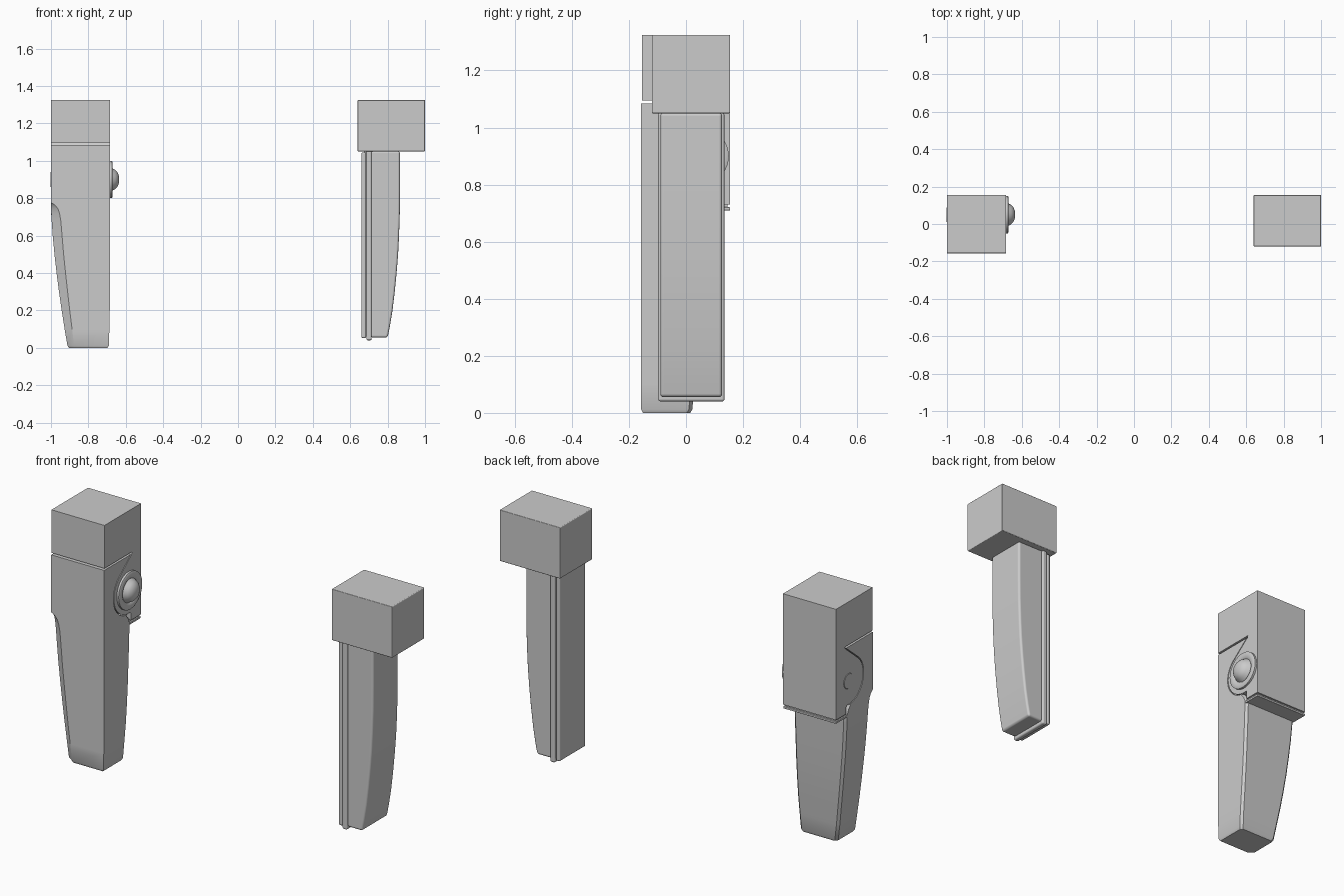
import bpy, bmesh, math

if "Cube" in bpy.data.objects:
    bpy.data.objects.remove(bpy.data.objects["Cube"])


def finish(name, bm, bevel=0.0):
    bmesh.ops.recalc_face_normals(bm, faces=bm.faces)
    me = bpy.data.meshes.new(name)
    bm.to_mesh(me)
    bm.free()
    ob = bpy.data.objects.new(name, me)
    bpy.context.collection.objects.link(ob)
    bpy.ops.object.select_all(action='DESELECT')
    ob.select_set(True)
    bpy.context.view_layer.objects.active = ob
    bpy.ops.object.shade_smooth_by_angle(angle=math.radians(35))
    if bevel:
        m = ob.modifiers.new("Bevel", 'BEVEL')
        m.width, m.segments = bevel, 3
        m.limit_method, m.angle_limit = 'ANGLE', math.radians(40)
        m.harden_normals = True
    return ob


def loft(name, rings, bevel=0.0):
    bm = bmesh.new()
    vs = [[bm.verts.new(p) for p in r] for r in rings]
    n = len(vs[0])
    for a, b in zip(vs, vs[1:]):
        for i in range(n):
            j = (i + 1) % n
            bm.faces.new((a[i], a[j], b[j], b[i]))
    bm.faces.new(vs[0])
    bm.faces.new(vs[-1])
    return finish(name, bm, bevel)


def prism_x(name, pts, x0, x1, bevel=0.0):
    return loft(name, [[(x, y, z) for y, z in pts] for x in (x0, x1)], bevel)


def prism_y(name, pts, y0, y1, bevel=0.0):
    return loft(name, [[(x, y, z) for x, z in pts] for y in (y0, y1)], bevel)


def box(name, x0, x1, y0, y1, z0, z1, bevel=0.0):
    return prism_x(name, [(y0, z0), (y1, z0), (y1, z1), (y0, z1)], x0, x1, bevel)


def lathe_x(name, profile, x, y, z, n=40):
    # profile of (radius, offset along x), first point on the axis
    bm = bmesh.new()
    tip = bm.verts.new((x + profile[0][1], y, z))
    rings = [[bm.verts.new((x + d, y + r * math.cos(2 * math.pi * i / n),
                            z + r * math.sin(2 * math.pi * i / n)))
              for i in range(n)] for r, d in profile[1:]]
    for i in range(n):
        j = (i + 1) % n
        bm.faces.new((tip, rings[0][i], rings[0][j]))
        for a, b in zip(rings, rings[1:]):
            bm.faces.new((a[i], b[i], b[j], a[j]))
    bm.faces.new(rings[-1])
    return finish(name, bm)


XL, XR = -1.0, -0.685      # sides of the hinged post
HY, HZ = 0.05, 0.9         # hinge centre


def arc(r, a0, a1, n=18):
    return [(HY + r * math.cos(math.radians(a0 + (a1 - a0) * i / n)),
             HZ + r * math.sin(math.radians(a0 + (a1 - a0) * i / n)))
            for i in range(n + 1)]


# Hinged head: top block running down the back, rounded around the hinge
prism_x("hinged_head",
        [(-0.155, 1.325), (0.155, 1.325), (0.155, 0.73), (0.07, 0.73), (0.068, 0.775)]
        + arc(0.125, 270, 125) + [(0.075, 1.082), (0.08, 1.094), (-0.155, 1.094)],
        XL, XR)
box("head_seam", XL + 0.008, XR - 0.008, 0.06, 0.146, 0.715, 0.735)
box("head_bottom_plate", XL, XR, 0.06, 0.155, 0.709, 0.721, 0.003)

# Upper part of the hinged leg, hollowed around the hinge
prism_x("leg_upper",
        [(-0.157, 0.775), (-0.157, 1.084), (0.07, 1.084)]
        + arc(0.13, 125, 268) + [(0.035, 0.775)], XL, XR)

# Tapered lower leg with a chamfer along its front left edge
rings = []
for z, c, yb in [(0, .036, .015), (.012, .036, .022), (.1, .04, .03), (.2, .043, .04),
                 (.3, .046, .048), (.4, .048, .055), (.5, .049, .06), (.6, .05, .065),
                 (.68, .049, .068), (.72, .044, .07), (.745, .036, .06),
                 (.765, .02, .045), (.775, .002, .035)]:
    xl = XL + 0.09 * max(0, 1 - z / 0.77) ** 1.5
    xr = XR - 0.006 * max(0, 1 - z / 0.3) ** 2
    e = 0.006 if z == 0 else 0
    yf = -0.157 + e
    rings.append([(xl + c, yf, z), (xr - e, yf, z), (xr - e, yb - 0.012, z),
                  (xr - e - 0.012, yb, z), (xl + e + 0.012, yb, z),
                  (xl + e, yb - 0.012, z), (xl + e, yf + c * 0.7, z)])
loft("leg_lower", rings)

# Hinge button on the right side and pin on the left
lathe_x("hinge_button",
        [(0, .05), (.02, .048), (.038, .041), (.052, .028), (.06, .012), (.063, .008),
         (.072, .014), (.092, .015), (.1, .011), (.1, -.01)], XR, HY, HZ)
lathe_x("hinge_pin", [(0, -.002), (.038, -.002), (.04, 0), (.04, .01)], XL, HY, HZ)

# Second handle: cap block
box("cap_block", 0.64, 1.0, -0.12, 0.155, 1.05, 1.325, 0.004)

# Second handle: curved body, rim and back plate
prism_y("handle_body",
        [(.71, .055), (.80, .055), (.813, .12), (.826, .2), (.838, .3), (.848, .4),
         (.856, .5), (.861, .6), (.865, .72), (.866, .85), (.866, 1.052), (.71, 1.052)],
        -0.09, 0.127, 0.012)
box("handle_rim", 0.686, 0.715, -0.098, 0.135, 0.04, 1.052, 0.009)
box("handle_seam", 0.675, 0.72, -0.085, 0.122, 0.06, 1.05)
box("handle_back_plate", 0.66, 0.684, -0.092, 0.129, 0.052, 1.045, 0.008)
